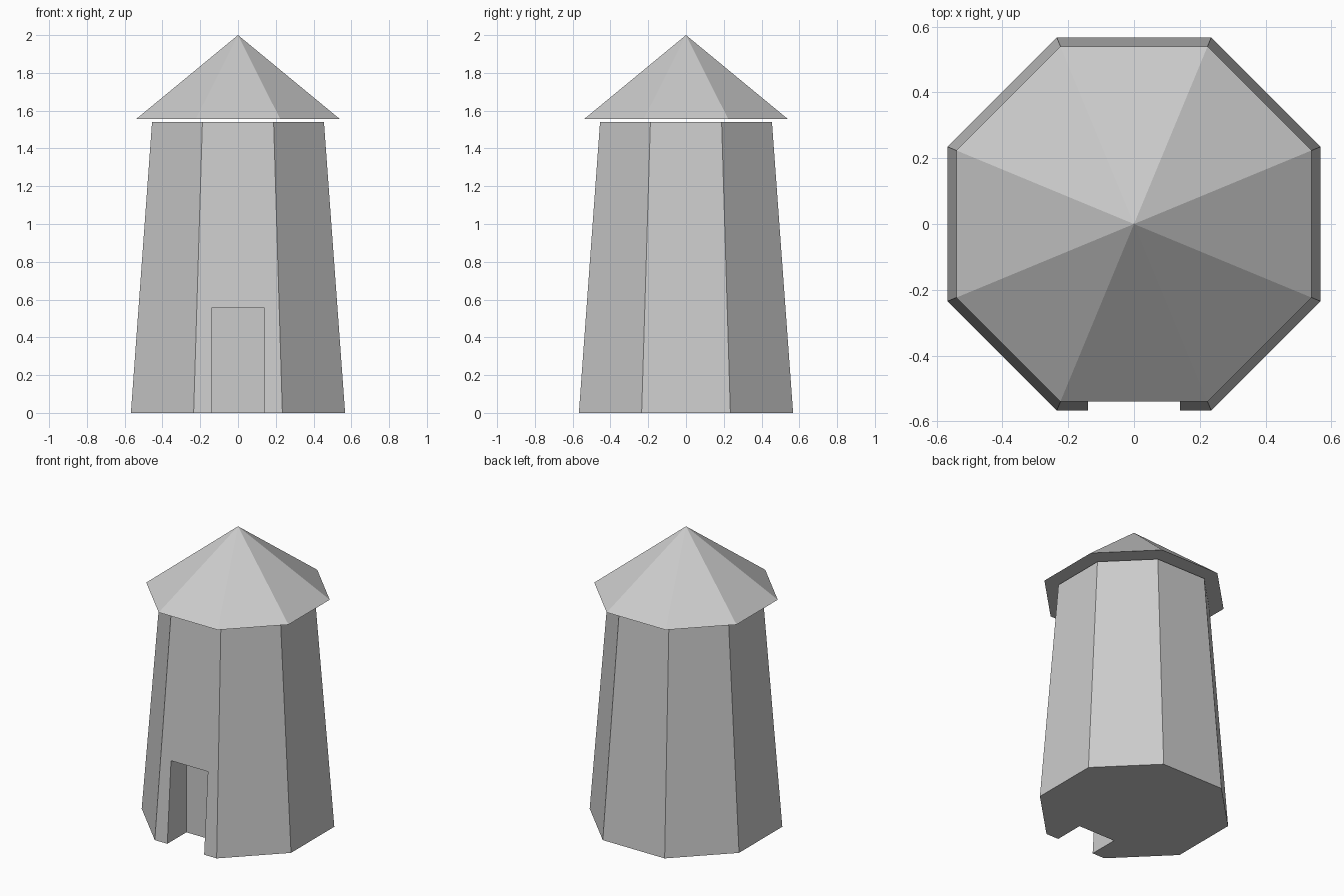
import bpy, bmesh, math

if "Cube" in bpy.data.objects:
    bpy.data.objects.remove(bpy.data.objects["Cube"])

# Single stone grey
grey = bpy.data.materials.new("stone_grey")
grey.diffuse_color = (0.6, 0.6, 0.6, 1)
grey.use_nodes = True
grey.node_tree.nodes["Principled BSDF"].inputs["Base Color"].default_value = grey.diffuse_color

SIDES = 8
TO_CORNER = 1 / math.cos(math.pi / SIDES)


def octagon_solid(name, r_bottom, r_top, z0, z1):
    """Eight-sided frustum or pyramid; radii go to the middle of a side."""
    bm = bmesh.new()
    rings = []
    for r, z in ((r_bottom, z0), (r_top, z1)):
        if r == 0:
            rings.append([bm.verts.new((0, 0, z))] * SIDES)
            continue
        ring = []
        for i in range(SIDES):
            a = math.tau * (i + 0.5) / SIDES
            ring.append(bm.verts.new((r * TO_CORNER * math.cos(a),
                                      r * TO_CORNER * math.sin(a), z)))
        rings.append(ring)
    low, high = rings
    bm.faces.new(low[::-1])
    if r_top:
        bm.faces.new(high)
    for i in range(SIDES):
        j = (i + 1) % SIDES
        corners = [low[i], low[j], high[j]]
        if r_top:
            corners.append(high[i])
        bm.faces.new(corners)
    mesh = bpy.data.meshes.new(name)
    bm.to_mesh(mesh)
    bm.free()
    mesh.materials.append(grey)
    obj = bpy.data.objects.new(name, mesh)
    bpy.context.collection.objects.link(obj)
    return obj


# Tapered tower and the roof hovering just above it
tower = octagon_solid("tower_wall", 0.567, 0.455, 0, 1.54)
roof = octagon_solid("roof", 0.54, 0, 1.555, 2.0)

# Doorway recess cut into the front wall
back, front, bottom, top = -0.36, -0.8, -0.2, 0.555
bpy.ops.mesh.primitive_cube_add(size=1, location=(0, (back + front) / 2, (bottom + top) / 2))
cutter = bpy.context.object
cutter.name = "doorway_cutter"
cutter.scale = (0.28, back - front, top - bottom)
cutter.data.materials.append(grey)
cutter.hide_render = True
cutter.display_type = 'WIRE'

cut = tower.modifiers.new("doorway", 'BOOLEAN')
cut.operation = 'DIFFERENCE'
cut.solver = 'EXACT'
cut.object = cutter
